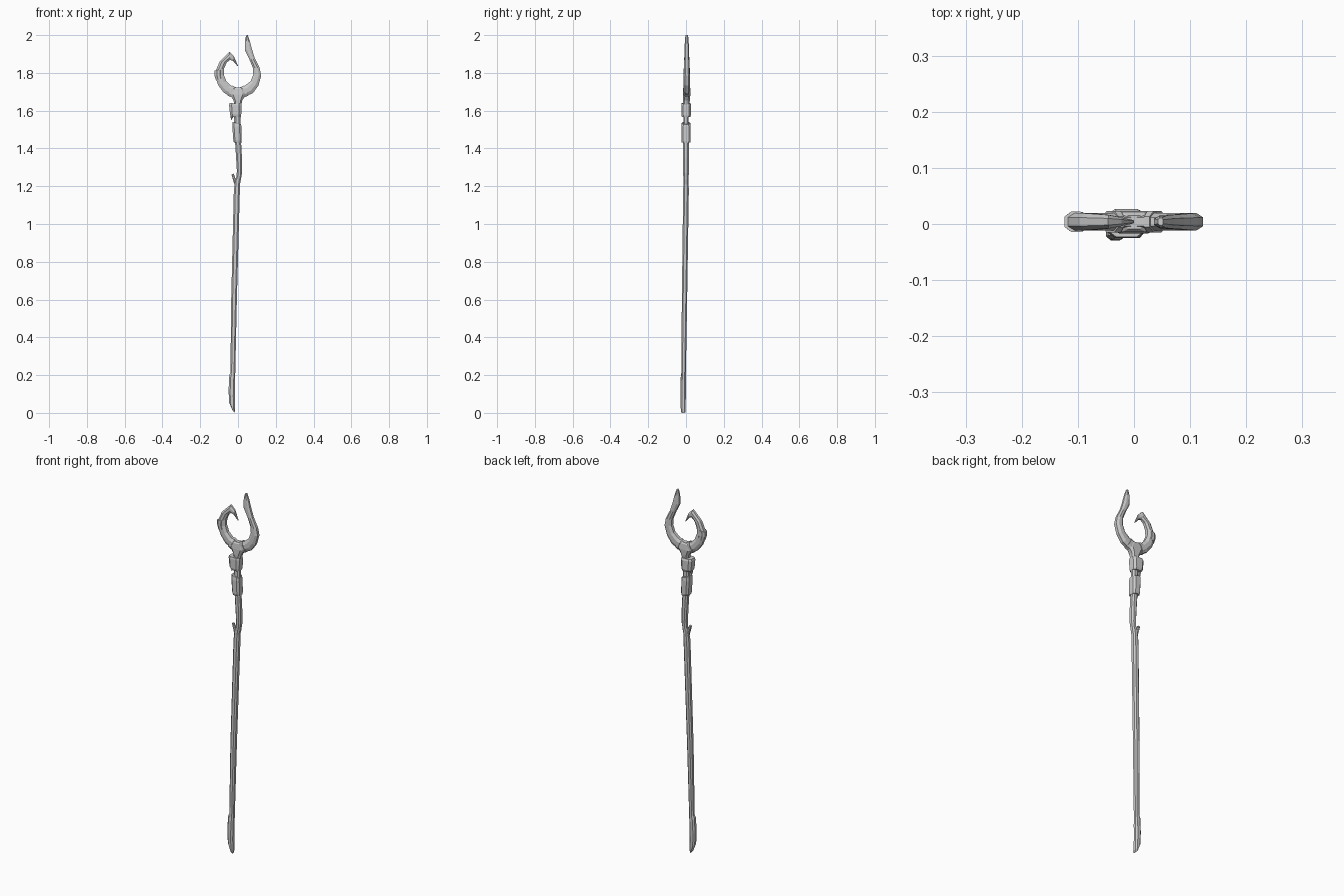
import bpy, bmesh, math
from mathutils import Vector


def loft(name, sections, flat_w=0.5, flat_d=0.5):
    """Skin eight-sided rings; each section is two silhouette points, y centre, half depth."""
    bm = bmesh.new()
    rings = []
    outline = [(-1, -flat_d), (-flat_w, -1), (flat_w, -1), (1, -flat_d),
               (1, flat_d), (flat_w, 1), (-flat_w, 1), (-1, flat_d)]
    for x1, z1, x2, z2, yc, hy in sections:
        a, b = Vector((x1, yc, z1)), Vector((x2, yc, z2))
        mid, half = (a + b) / 2, (b - a) / 2
        rings.append([bm.verts.new(mid + half * u + Vector((0, hy * v, 0))) for u, v in outline])
    for r, s in zip(rings, rings[1:]):
        for i in range(8):
            j = (i + 1) % 8
            bm.faces.new((r[i], r[j], s[j], s[i]))
    bm.faces.new(rings[0][::-1])
    bm.faces.new(rings[-1])
    bmesh.ops.recalc_face_normals(bm, faces=bm.faces[:])
    mesh = bpy.data.meshes.new(name)
    bm.to_mesh(mesh)
    bm.free()
    obj = bpy.data.objects.new(name, mesh)
    bpy.context.collection.objects.link(obj)
    return obj


# Long lower shaft with slanted foot and narrowing top
loft("lower_shaft", [
    (-0.030, 0.015, -0.018, 0.000, -0.015, 0.012),
    (-0.047, 0.055, -0.016, 0.020, -0.015, 0.013),
    (-0.050, 0.120, -0.017, 0.080, -0.015, 0.014),
    (-0.046, 0.200, -0.016, 0.160, -0.014, 0.014),
    (-0.040, 0.215, -0.015, 0.190, -0.013, 0.012),
    (-0.036, 0.600, -0.006, 0.600, -0.008, 0.014),
    (-0.022, 1.180, 0.010, 1.180, 0.000, 0.015),
    (-0.018, 1.205, 0.010, 1.210, 0.000, 0.014),
    (-0.020, 1.225, 0.016, 1.235, 0.000, 0.014),
    (-0.010, 1.245, 0.018, 1.255, 0.000, 0.014)])

# Broken twig stub beside the shaft joint
loft("twig_stub", [
    (-0.018, 1.205, 0.000, 1.225, 0, 0.010),
    (-0.028, 1.240, -0.014, 1.242, 0, 0.009),
    (-0.035, 1.262, -0.023, 1.267, 0, 0.006)])

# Upper shaft
loft("upper_shaft", [
    (-0.010, 1.235, 0.017, 1.245, 0, 0.014),
    (-0.006, 1.280, 0.021, 1.270, 0, 0.015),
    (-0.010, 1.350, 0.021, 1.350, 0, 0.015),
    (-0.016, 1.440, 0.016, 1.440, 0, 0.015),
    (-0.020, 1.530, 0.014, 1.530, 0, 0.014),
    (-0.020, 1.650, 0.016, 1.650, 0, 0.014)])

# Two wrapped collars
loft("lower_collar", [
    (-0.022, 1.432, 0.018, 1.430, 0, 0.022),
    (-0.025, 1.445, 0.019, 1.440, 0, 0.025),
    (-0.030, 1.515, 0.018, 1.515, 0, 0.025),
    (-0.029, 1.540, 0.016, 1.528, 0, 0.022)], 0.6, 0.6)
loft("upper_collar", [
    (-0.036, 1.568, 0.015, 1.566, 0, 0.022),
    (-0.042, 1.580, 0.017, 1.578, 0.001, 0.026),
    (-0.047, 1.630, 0.019, 1.627, 0.001, 0.026),
    (-0.044, 1.640, 0.017, 1.637, 0, 0.023)], 0.6, 0.6)
loft("collar_spur", [
    (-0.042, 1.590, -0.020, 1.590, 0, 0.014),
    (-0.037, 1.550, -0.028, 1.560, 0, 0.007)])

# Flared fork that carries both horns
loft("fork", [
    (-0.019, 1.630, 0.018, 1.630, 0.001, 0.016),
    (-0.024, 1.655, 0.023, 1.655, 0.002, 0.019),
    (-0.043, 1.685, 0.042, 1.685, 0.003, 0.020),
    (-0.035, 1.715, 0.034, 1.715, 0.003, 0.017),
    (-0.018, 1.722, 0.018, 1.722, 0.003, 0.012)], 0.6)

# Curved horns: outer edge, inner edge
loft("left_horn", [
    (-0.025, 1.668, -0.005, 1.722, 0.004, 0.016),
    (-0.075, 1.695, -0.038, 1.733, 0.004, 0.016),
    (-0.104, 1.733, -0.062, 1.757, 0.004, 0.016),
    (-0.120, 1.778, -0.075, 1.790, 0.004, 0.016),
    (-0.118, 1.812, -0.074, 1.822, 0.004, 0.016),
    (-0.096, 1.862, -0.060, 1.855, 0.004, 0.015),
    (-0.046, 1.912, -0.042, 1.869, 0.004, 0.012),
    (-0.022, 1.888, -0.027, 1.864, 0.004, 0.008),
    (0.000, 1.838, -0.003, 1.836, 0.004, 0.003)], 0.4)
loft("right_horn", [
    (0.025, 1.668, 0.005, 1.722, 0.004, 0.016),
    (0.080, 1.694, 0.038, 1.733, 0.004, 0.016),
    (0.108, 1.733, 0.067, 1.757, 0.004, 0.016),
    (0.123, 1.785, 0.081, 1.792, 0.004, 0.016),
    (0.115, 1.825, 0.079, 1.826, 0.004, 0.015),
    (0.090, 1.875, 0.060, 1.872, 0.004, 0.013),
    (0.074, 1.925, 0.036, 1.920, 0.004, 0.012),
    (0.064, 1.965, 0.036, 1.972, 0.004, 0.010),
    (0.052, 2.000, 0.043, 1.998, 0.004, 0.007)], 0.4)

# Raised binding on the left horn and at each horn root
loft("left_horn_plate", [
    (-0.116, 1.760, -0.080, 1.772, 0.004, 0.017),
    (-0.124, 1.785, -0.084, 1.793, 0.004, 0.018),
    (-0.124, 1.812, -0.083, 1.818, 0.004, 0.018)], 0.4)
for side, name in ((-1, "left"), (1, "right")):
    loft(name + "_root_band", [
        (side * 0.040, 1.672, side * 0.018, 1.728, 0.004, 0.019),
        (side * 0.056, 1.680, side * 0.028, 1.732, 0.004, 0.019)], 0.5)
